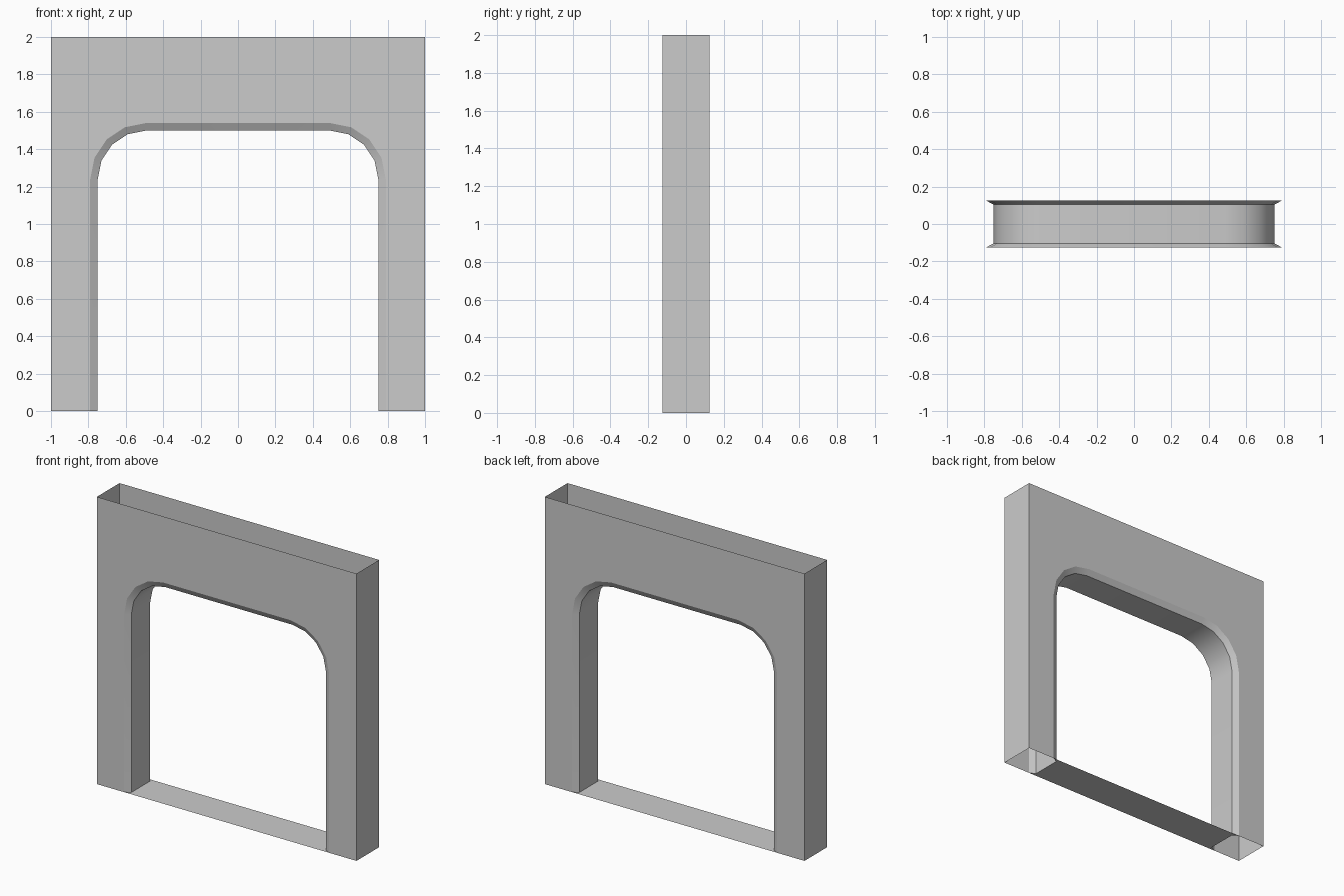
import bpy
import math
import bmesh

if "Cube" in bpy.data.objects:
    bpy.data.objects.remove(bpy.data.objects["Cube"], do_unlink=True)

HALF_W, HEIGHT, HALF_D = 1.0, 2.0, 0.125   # outer frame
OPEN_D = 0.103                             # depth where the chamfer ends
CX, CZ, RADIUS, FLARE = 0.49, 1.24, 0.26, 0.04
STEPS = 4

grey = bpy.data.materials.new("plain_grey")
grey.use_nodes = True
grey.diffuse_color = (0.6, 0.6, 0.6, 1)
grey.node_tree.nodes["Principled BSDF"].inputs["Base Color"].default_value = (0.6, 0.6, 0.6, 1)


def opening(radius, y):
    """Doorway outline from the -x foot over the rounded top to the +x foot."""
    half = [(CX + radius, 0)]
    for i in range(STEPS + 1):
        a = math.pi / 2 * i / STEPS
        half.append((CX + radius * math.cos(a), CZ + radius * math.sin(a)))
    left = [(-x, y, z) for x, z in half]
    right = [(x, y, z) for x, z in reversed(half)]
    return left + right


def make_object(name, bm):
    mesh = bpy.data.meshes.new(name)
    bm.to_mesh(mesh)
    bm.free()
    mesh.materials.append(grey)
    ob = bpy.data.objects.new(name, mesh)
    bpy.context.collection.objects.link(ob)
    bpy.ops.object.select_all(action='DESELECT')
    ob.select_set(True)
    bpy.context.view_layer.objects.active = ob
    bpy.ops.object.shade_smooth_by_angle(angle=math.radians(30))
    return ob


# Outer casing: front, back and side walls, open at top and under the posts
bm = bmesh.new()
corners = [(HALF_W, 0), (HALF_W, HEIGHT), (-HALF_W, HEIGHT), (-HALF_W, 0)]
rims = []
for y in (-HALF_D, HALF_D):
    rim = [bm.verts.new((x, y, z)) for x, z in corners]
    hole = [bm.verts.new(p) for p in opening(RADIUS + FLARE, y)]
    wall = rim + hole
    bm.faces.new(wall if y < 0 else wall[::-1])
    rims.append(rim)
front, back = rims
bm.faces.new((front[0], back[0], back[1], front[1]))
bm.faces.new((front[2], back[2], back[3], front[3]))
make_object("casing", bm)

# Doorway lining: chamfer, jambs with rounded top, chamfer
bm = bmesh.new()
loops = []
for radius, y in ((RADIUS + FLARE, -HALF_D), (RADIUS, -OPEN_D),
                  (RADIUS, OPEN_D), (RADIUS + FLARE, HALF_D)):
    loops.append([bm.verts.new(p) for p in opening(radius, y)])
for a, b in zip(loops, loops[1:]):
    for i in range(len(a) - 1):
        bm.faces.new((a[i], a[i + 1], b[i + 1], b[i]))
    # Threshold strip closing the bottom of the doorway
    bm.faces.new((a[-1], a[0], b[0], b[-1]))
bmesh.ops.recalc_face_normals(bm, faces=bm.faces)
bm.faces.ensure_lookup_table()
# Visible side of every lining face looks into the doorway
if bm.faces[0].normal.x < 0:
    bmesh.ops.reverse_faces(bm, faces=bm.faces)
make_object("doorway_lining", bm)
